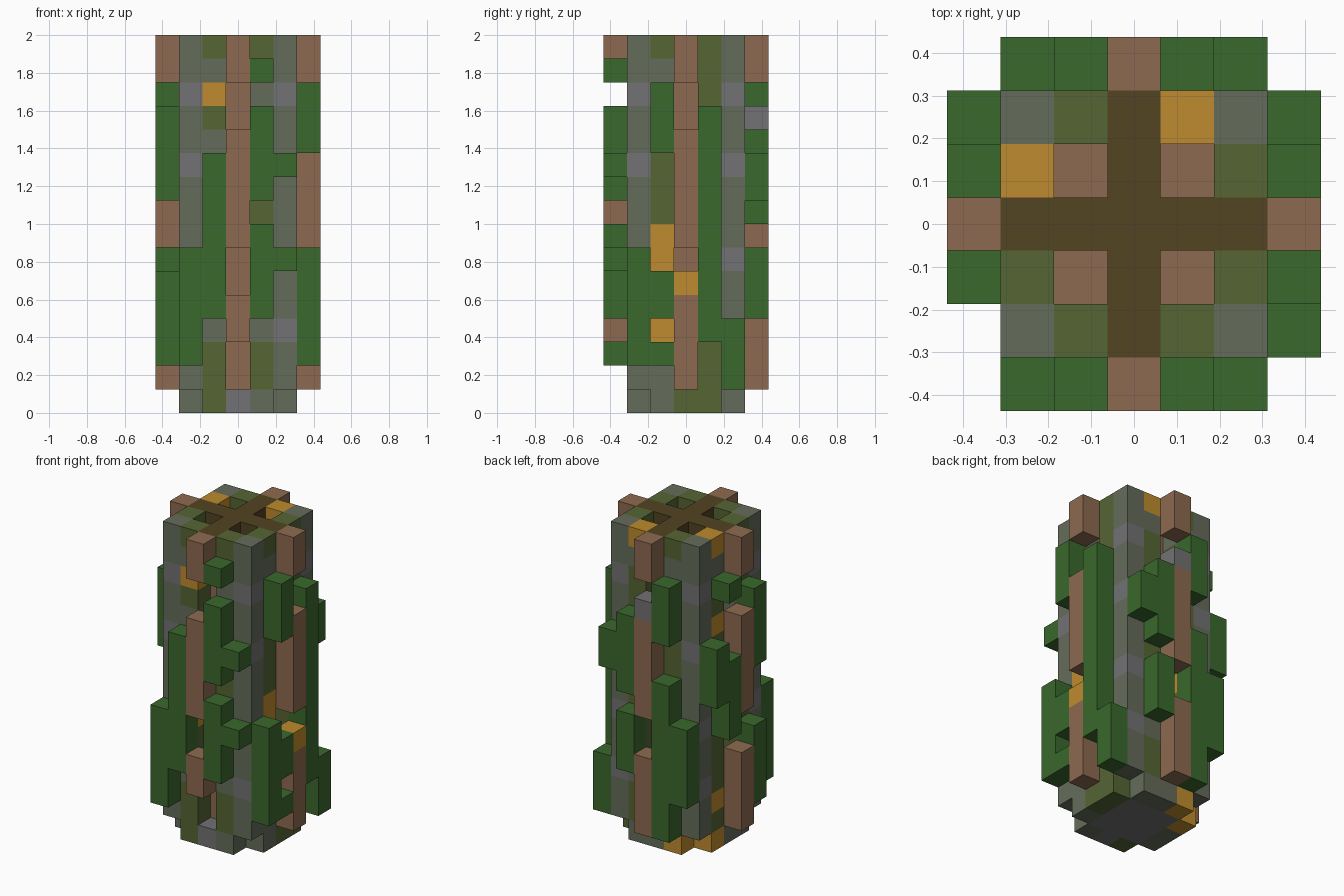
import bpy
import bmesh
from mathutils import Vector

if "Cube" in bpy.data.objects:
    bpy.data.objects.remove(bpy.data.objects["Cube"], do_unlink=True)

UNIT = 0.125
TOP = 15


def make_material(name, rgb):
    """Flat material from 0-255 display values."""
    linear = [((c / 255 + 0.055) / 1.055) ** 2.4 for c in rgb] + [1]
    mat = bpy.data.materials.new(name)
    mat.use_nodes = True
    mat.diffuse_color = linear
    mat.node_tree.nodes["Principled BSDF"].inputs["Base Color"].default_value = linear
    return mat


MATERIALS = {
    "v": make_material("vine green", (58, 104, 45)),
    "b": make_material("bark brown", (141, 106, 80)),
    "m": make_material("mossy stone", (85, 101, 52)),
    "g": make_material("grey stone", (101, 108, 90)),
    "l": make_material("light stone", (114, 113, 115)),
    "o": make_material("gold", (190, 139, 46)),
    "d": make_material("dark wood", (82, 68, 34)),
}
KEYS = list(MATERIALS)
parts = {}


def put(part, x, y, k, key):
    parts.setdefault(part, {})[(x, y, k)] = key


def on_side(side, col, depth):
    """Grid cell at a column of one side, a given distance from the axis."""
    return {"front": (col, -depth), "back": (col, depth),
            "right": (depth, col), "left": (-depth, col)}[side]


# Inner trunk, with a stone foot
for x in (-1, 0, 1):
    for y in (-1, 0, 1):
        for k in range(TOP):
            put("trunk", x, y, k, "b" if k else "l")

# Crossed beams on the top
for i in range(-2, 3):
    put("top_cross", i, 0, TOP, "d")
    put("top_cross", 0, i, TOP, "d")

# Corner pillars, one block short at the foot
for x in (-2, 2):
    for y in (-2, 2):
        for k, key in enumerate("ggglgglggglgglgg"):
            if k:
                put("corner_pillars", x, y, k, key)

# Stone walls either side of the slots, bottom to top
WALLS = {
    ("front", -1): "mmmgmmommmmgmogm",
    ("front", 1): "gmmgmmmmmmmmmggm",
    ("right", -1): "ggmommoommmmmmgm",
    ("right", 1): "mmmgmmmmmmmgmmmm",
    ("back", 1): "gmmgmmmmmmmgmmgo",
    ("back", -1): "ommgmmommmmgmmgm",
    ("left", 1): "omommmgmmmmommgo",
    ("left", -1): "gmmgmmmmmmmgmmgm",
}
for (side, col), blocks in WALLS.items():
    for k, key in enumerate(blocks):
        put(side + "_wall", *on_side(side, col, 2), k, key)

# Sill at the foot of each slot
for side, key in zip(("front", "right", "back", "left"), "lmgg"):
    put("slot_sills", *on_side(side, 0, 2), 0, key)

# Hanging vines: column, lowest block, highest block
VINES = {
    "front": [(-2, 2, 6), (-1, 4, 10), (1, 4, 7), (1, 9, 12), (1, 14, 14),
              (2, 6, 6), (2, 10, 10)],
    "right": [(-2, 2, 6), (-1, 2, 2), (-1, 4, 5), (-1, 11, 13), (1, 3, 12),
              (2, 1, 3)],
    "back": [(-2, 3, 6), (-1, 1, 8), (-1, 11, 13), (1, 4, 6), (1, 8, 11),
             (2, 9, 10)],
    "left": [(-1, 2, 5), (-1, 9, 12), (1, 6, 9), (1, 13, 13), (2, 8, 10)],
}
# Bark posts down the middle of each side: lowest, highest
POSTS = {
    "front": [(3, 4), (7, 11), (14, 15)],
    "right": [(1, 4), (7, 11), (14, 15)],
    "back": [(1, 4), (7, 11), (14, 15)],
    "left": [(1, 4), (7, 11), (14, 15)],
}
for side, runs in VINES.items():
    for col, low, high in runs:
        for k in range(low, high + 1):
            put(side + "_vines", *on_side(side, col, 3), k, "v")
for side, runs in POSTS.items():
    for low, high in runs:
        for k in range(low, high + 1):
            put(side + "_posts", *on_side(side, 0, 3), k, "b")

# Caps standing on two of the posts
put("right_posts", 3, 0, 5, "o")
put("back_posts", 0, 3, 12, "l")

filled = {cell for blocks in parts.values() for cell in blocks}


def build(name, blocks):
    """Mesh of the exposed faces of a set of blocks."""
    bm = bmesh.new()
    for cell, key in blocks.items():
        centre = Vector(cell) + Vector((0, 0, 0.5))
        for axis in range(3):
            for sign in (-1, 1):
                normal = Vector((0, 0, 0))
                normal[axis] = sign
                if tuple(int(c + n) for c, n in zip(cell, normal)) in filled:
                    continue
                u = Vector((0, 0, 0))
                u[(axis + 1) % 3] = 0.5
                w = normal.cross(u)
                mid = centre + normal / 2
                corners = (mid - u - w, mid + u - w, mid + u + w, mid - u + w)
                face = bm.faces.new([bm.verts.new(c * UNIT) for c in corners])
                face.material_index = KEYS.index(key)
    bmesh.ops.remove_doubles(bm, verts=bm.verts[:], dist=0.001)
    mesh = bpy.data.meshes.new(name)
    bm.to_mesh(mesh)
    bm.free()
    for mat in MATERIALS.values():
        mesh.materials.append(mat)
    obj = bpy.data.objects.new(name, mesh)
    bpy.context.collection.objects.link(obj)


for part_name, part_blocks in parts.items():
    build(part_name, part_blocks)
